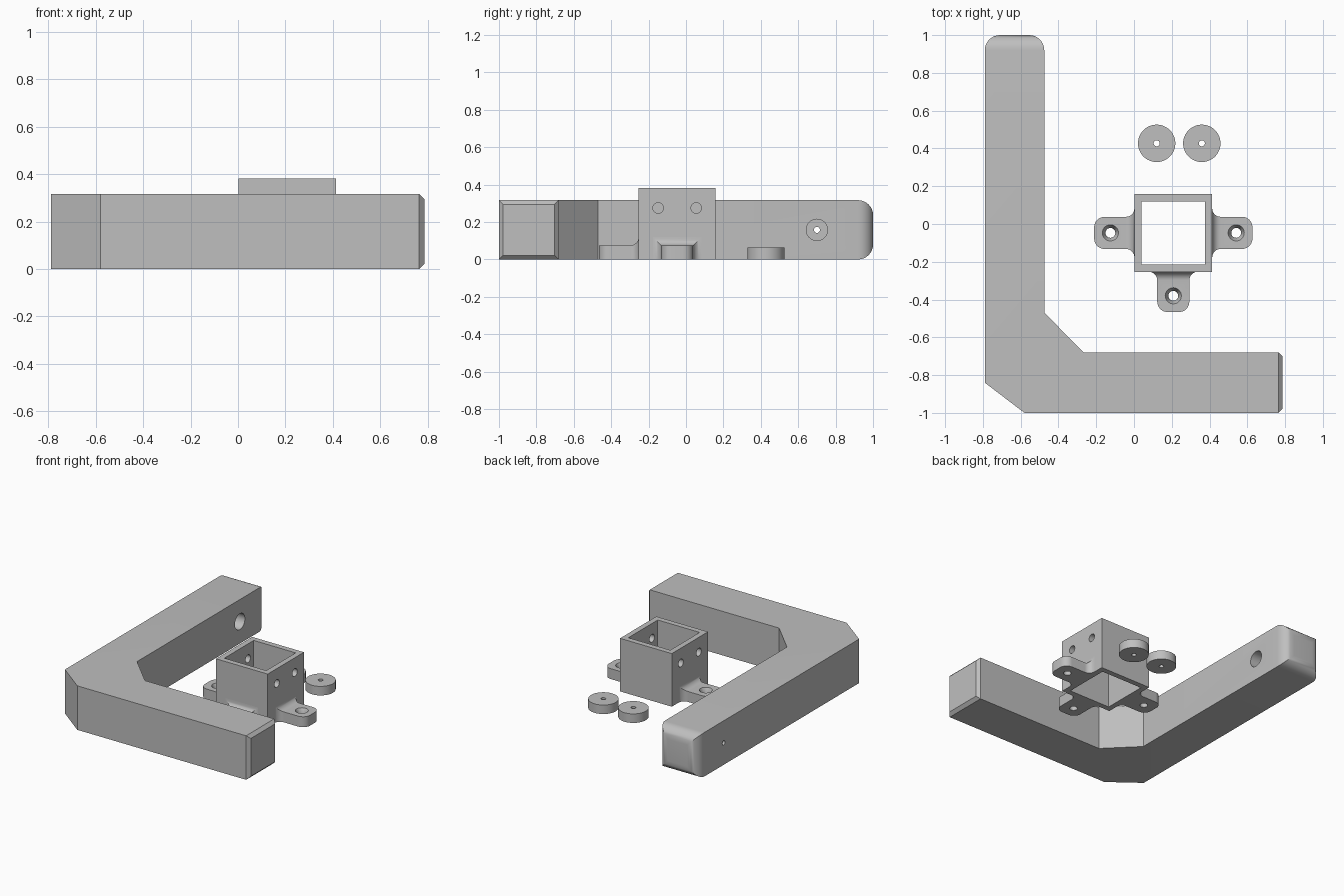
import bpy, bmesh, math
from mathutils import Matrix

if "Cube" in bpy.data.objects:
    bpy.data.objects.remove(bpy.data.objects["Cube"])

grey = bpy.data.materials.new("plain_grey")
grey.diffuse_color = (0.52, 0.52, 0.52, 1)
grey.use_nodes = True
grey.node_tree.nodes["Principled BSDF"].inputs["Base Color"].default_value = grey.diffuse_color


def make(name, bm):
    bmesh.ops.recalc_face_normals(bm, faces=bm.faces)
    me = bpy.data.meshes.new(name)
    bm.to_mesh(me)
    bm.free()
    me.materials.append(grey)
    ob = bpy.data.objects.new(name, me)
    bpy.context.collection.objects.link(ob)
    return ob


def activate(ob):
    bpy.ops.object.select_all(action='DESELECT')
    ob.select_set(True)
    bpy.context.view_layer.objects.active = ob


def cut(ob, cutter):
    mod = ob.modifiers.new("cut", 'BOOLEAN')
    mod.operation = 'DIFFERENCE'
    mod.solver = 'EXACT'
    mod.object = cutter
    activate(ob)
    bpy.ops.object.modifier_apply(modifier=mod.name)
    bpy.data.objects.remove(cutter)


def rod(name, r1, r2, depth, loc, axis='Z', sides=32):
    bm = bmesh.new()
    rot = Matrix.Rotation(math.pi / 2, 4, 'Y') if axis == 'X' else Matrix()
    bmesh.ops.create_cone(bm, cap_ends=True, segments=sides, radius1=r1, radius2=r2,
                          depth=depth, matrix=Matrix.Translation(loc) @ rot)
    return make(name, bm)


def block(name, x0, x1, y0, y1, z0, z1):
    bm = bmesh.new()
    bmesh.ops.create_cube(bm, size=1)
    for v in bm.verts:
        v.co = ((x0, x1)[v.co.x > 0], (y0, y1)[v.co.y > 0], (z0, z1)[v.co.z > 0])
    return make(name, bm)


def smooth(ob):
    activate(ob)
    bpy.ops.object.shade_smooth_by_angle(angle=math.radians(30))


# L-shaped arm: extruded outline, rounded at the back end, chamfered at the right end
outline = [(-0.79, 1), (-0.475, 1), (-0.475, -0.47), (-0.265, -0.68),
           (0.787, -0.68), (0.787, -1), (-0.58, -1), (-0.79, -0.84)]
bm = bmesh.new()
face = bm.faces.new([bm.verts.new((x, y, 0)) for x, y in outline])
top = bmesh.ops.extrude_face_region(bm, geom=[face])["geom"]
for v in top:
    if isinstance(v, bmesh.types.BMVert):
        v.co.z = 0.317
bmesh.ops.recalc_face_normals(bm, faces=bm.faces)
for axis, limit, offset, segs in ((1, 0.999, 0.08, 8), (0, 0.78, 0.022, 1)):
    edges = [e for e in bm.edges if all(v.co[axis] > limit for v in e.verts)]
    bmesh.ops.bevel(bm, geom=edges, offset=offset, segments=segs, profile=0.5,
                    affect='EDGES', clamp_overlap=False)
arm = make("angled_arm", bm)

# Stepped screw hole through the arm
cut(arm, rod("screw_head_pocket", 0.057, 0.057, 0.24, (-0.56, 0.70, 0.158), 'X'))
cut(arm, rod("screw_hole", 0.016, 0.016, 0.6, (-0.63, 0.70, 0.158), 'X', 24))
smooth(arm)

# Square socket, open at top and bottom, with pairs of cross holes
CX, CY, HALF = 0.208, -0.047, 0.206
socket = block("square_socket", CX - HALF, CX + HALF, CY - HALF, CY + HALF, 0, 0.382)
inner = HALF - 0.039
cut(socket, block("socket_cavity", CX - inner, CX + inner, CY - inner, CY + inner, -0.1, 0.5))
for dy in (-0.102, 0.102):
    cut(socket, rod("cross_hole", 0.028, 0.028, 0.7, (CX, CY + dy, 0.275), 'X'))
smooth(socket)


# Mounting tab: rectangles lofted outwards, flared at the wall and rounded at the tip
def tab(name, angle):
    r, tip, length, half, height, n = 0.045, 0.055, 0.213, 0.085, 0.075, 8
    stations = []
    for i in range(n + 1):
        a = math.pi / 2 * i / n
        flare = r * (1 - math.sin(a))
        stations.append((r * (1 - math.cos(a)), half + flare, height + flare))
    for i in range(n + 1):
        a = math.pi / 2 * i / n
        stations.append((length - tip + tip * math.sin(a),
                         half - tip + tip * math.cos(a), height))
    bm = bmesh.new()
    rings = [[bm.verts.new(p) for p in ((d, -w, 0), (d, w, 0), (d, w, h), (d, -w, h))]
             for d, w, h in stations]
    for a, b in zip(rings, rings[1:]):
        for k in range(4):
            m = (k + 1) % 4
            bm.faces.new((a[k], a[m], b[m], b[k]))
    bm.faces.new(rings[0])
    bm.faces.new(rings[-1])
    ob = make(name, bm)
    # countersunk fixing hole
    cut(ob, rod("fixing_hole", 0.026, 0.026, 0.3, (0.127, 0, 0.03)))
    cut(ob, rod("countersink", 0.024, 0.044, 0.04, (0.127, 0, 0.0575)))
    smooth(ob)
    ob.matrix_world = (Matrix.Translation((CX, CY, 0)) @ Matrix.Rotation(angle, 4, 'Z')
                       @ Matrix.Translation((HALF, 0, 0)))


tab("right_tab", 0)
tab("left_tab", math.pi)
tab("front_tab", -math.pi / 2)

# Two loose washers
for name, x in (("left_washer", 0.12), ("right_washer", 0.359)):
    washer = rod(name, 0.099, 0.099, 0.065, (x, 0.427, 0.0325), sides=48)
    cut(washer, rod("washer_hole", 0.016, 0.016, 0.2, (x, 0.427, 0.03), sides=24))
    smooth(washer)
